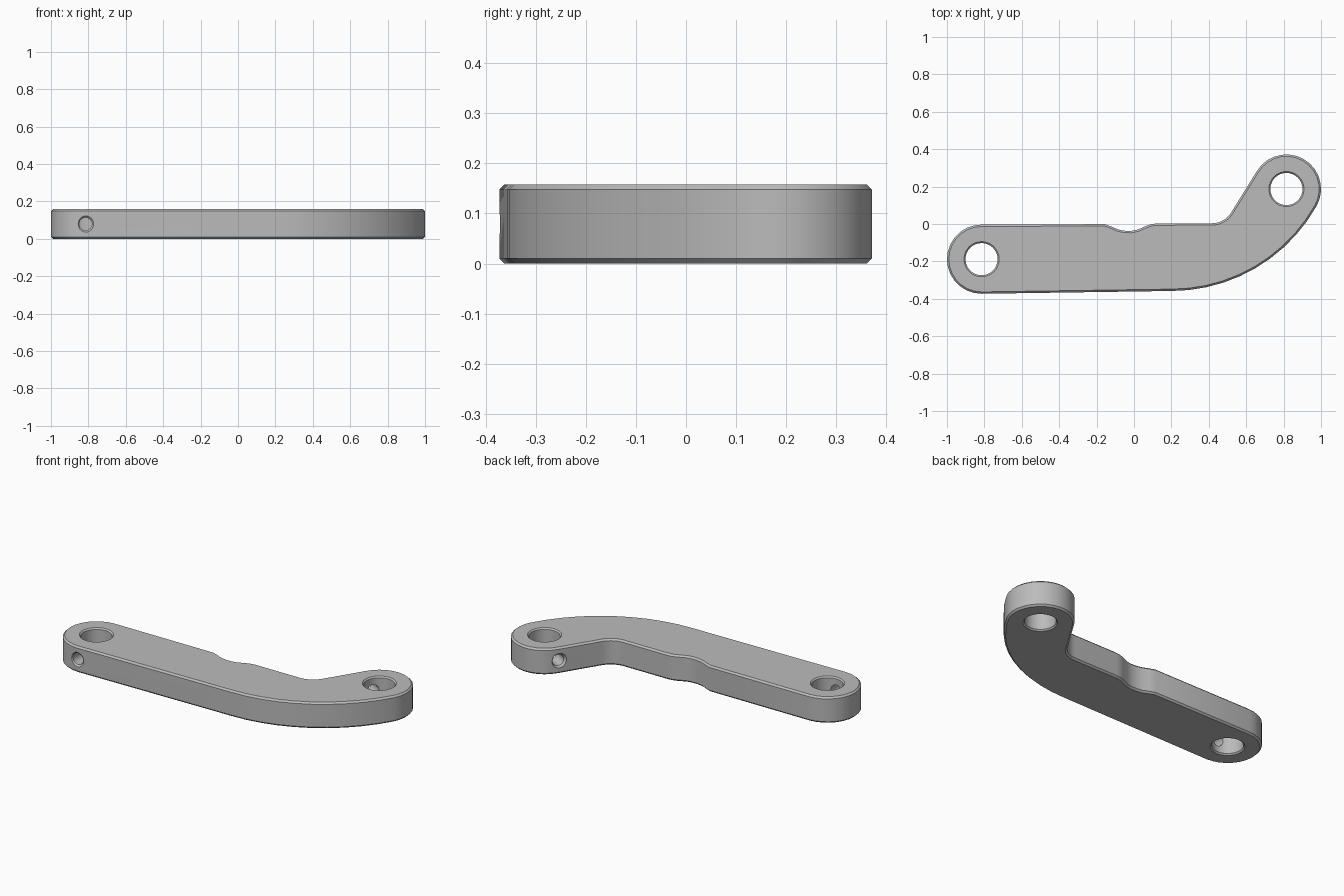
import bpy, bmesh
from math import sin, cos, radians, degrees, atan2, pi
from mathutils import Vector, Matrix

cube = bpy.data.objects.get("Cube")
if cube:
    bpy.data.objects.remove(cube)

HEIGHT, CHAMFER = 0.158, 0.01
END_R, BORE_R, SCREW_R = 0.185, 0.086, 0.034
EYE_A = Vector((-0.815, -0.188))      # straight end
EYE_B = Vector((0.815, 0.187))        # bent end

metal = bpy.data.materials.new("grey metal")
metal.use_nodes = True
GREY = (0.5, 0.5, 0.5, 1)
metal.diffuse_color = GREY
metal.node_tree.nodes["Principled BSDF"].inputs["Base Color"].default_value = GREY


def arc(centre, r, start, end, n):
    """Points on an arc, angles in degrees."""
    angles = [radians(start + (end - start) * i / n) for i in range(n + 1)]
    return [(centre[0] + r * cos(a), centre[1] + r * sin(a)) for a in angles]


def make_object(name, bm):
    mesh = bpy.data.meshes.new(name)
    bmesh.ops.recalc_face_normals(bm, faces=bm.faces)
    bm.to_mesh(mesh)
    bm.free()
    mesh.materials.append(metal)
    obj = bpy.data.objects.new(name, mesh)
    bpy.context.collection.objects.link(obj)
    return obj


def lathe_cutter(name, profile, matrix, n=32):
    """Closed solid turned about local z from (radius, height) pairs."""
    bm = bmesh.new()
    rings = [[bm.verts.new((r * cos(2 * pi * i / n), r * sin(2 * pi * i / n), z))
              for i in range(n)] for r, z in profile]
    for low, high in zip(rings, rings[1:]):
        for i in range(n):
            j = (i + 1) % n
            bm.faces.new((low[i], low[j], high[j], high[i]))
    bm.faces.new(rings[0])
    bm.faces.new(rings[-1])
    bm.transform(matrix)
    obj = make_object(name, bm)
    obj.hide_render = True
    return obj


# Outline: the outer sweep touches the bottom edge and the bent eye
sweep_x, sweep_y = 0.2, -0.358
dx, dy = EYE_B.x - sweep_x, EYE_B.y - sweep_y
sweep_r = (dx * dx + dy * dy - END_R ** 2) / (2 * (dy - END_R))
sweep_centre = (sweep_x, sweep_y + sweep_r)
touch = degrees(atan2(EYE_B.y - sweep_centre[1], dx))

outline = arc(EYE_A, END_R, 270, 90, 14)
outline += [(-0.155, -0.001), (-0.12, -0.014), (-0.085, -0.029), (-0.05, -0.036),
            (-0.015, -0.037), (0.02, -0.030), (0.07, -0.008), (0.095, 0.0), (0.125, 0.003)]
outline += arc((0.417, 0.124), 0.12, 270, 330, 7)
outline += arc(EYE_B, END_R, 150, touch, 14)
outline += arc(sweep_centre, sweep_r, touch, -90, 10)[1:]

# Lever body: extruded outline with chamfered rims
bm = bmesh.new()
base = bm.faces.new([bm.verts.new((x, y, CHAMFER)) for x, y in outline])
lift = bmesh.ops.extrude_face_region(bm, geom=[base], use_keep_orig=True)
bmesh.ops.translate(bm, vec=(0, 0, HEIGHT - 2 * CHAMFER),
                    verts=[g for g in lift["geom"] if isinstance(g, bmesh.types.BMVert)])
bmesh.ops.recalc_face_normals(bm, faces=bm.faces)
for cap in [f for f in bm.faces if len(f.verts) > 4]:
    bmesh.ops.inset_region(bm, faces=[cap], thickness=CHAMFER, depth=CHAMFER,
                           use_even_offset=True)
lever = make_object("lever_body", bm)

# Bores through both eyes, with chamfered mouths
lip = 0.008
bore = [(BORE_R + 2 * lip, -lip), (BORE_R, lip),
        (BORE_R, HEIGHT - lip), (BORE_R + 2 * lip, HEIGHT + lip)]
# Set-screw hole from the rim into the bore, with a countersunk mouth
screw = [(SCREW_R, 0), (SCREW_R, END_R - 0.01),
         (SCREW_R + 0.01, END_R), (SCREW_R + 0.03, END_R + 0.02)]

cutters = []
for side, eye, heading in (("straight", EYE_A, -90), ("bent", EYE_B, 150)):
    cutters.append(lathe_cutter(side + "_bore_cutter", bore,
                                Matrix.Translation((eye.x, eye.y, 0))))
    aim = (Matrix.Translation((eye.x, eye.y, HEIGHT / 2))
           @ Matrix.Rotation(radians(heading), 4, "Z")
           @ Matrix.Rotation(radians(90), 4, "Y"))
    cutters.append(lathe_cutter(side + "_screw_cutter", screw, aim, 24))

bpy.ops.object.select_all(action="DESELECT")
lever.select_set(True)
bpy.context.view_layer.objects.active = lever
for cutter in cutters:
    mod = lever.modifiers.new("cut", "BOOLEAN")
    mod.operation, mod.solver, mod.object = "DIFFERENCE", "EXACT", cutter
    bpy.ops.object.modifier_apply(modifier=mod.name)
    bpy.data.objects.remove(cutter)

bpy.ops.object.shade_smooth_by_angle(angle=radians(30))
